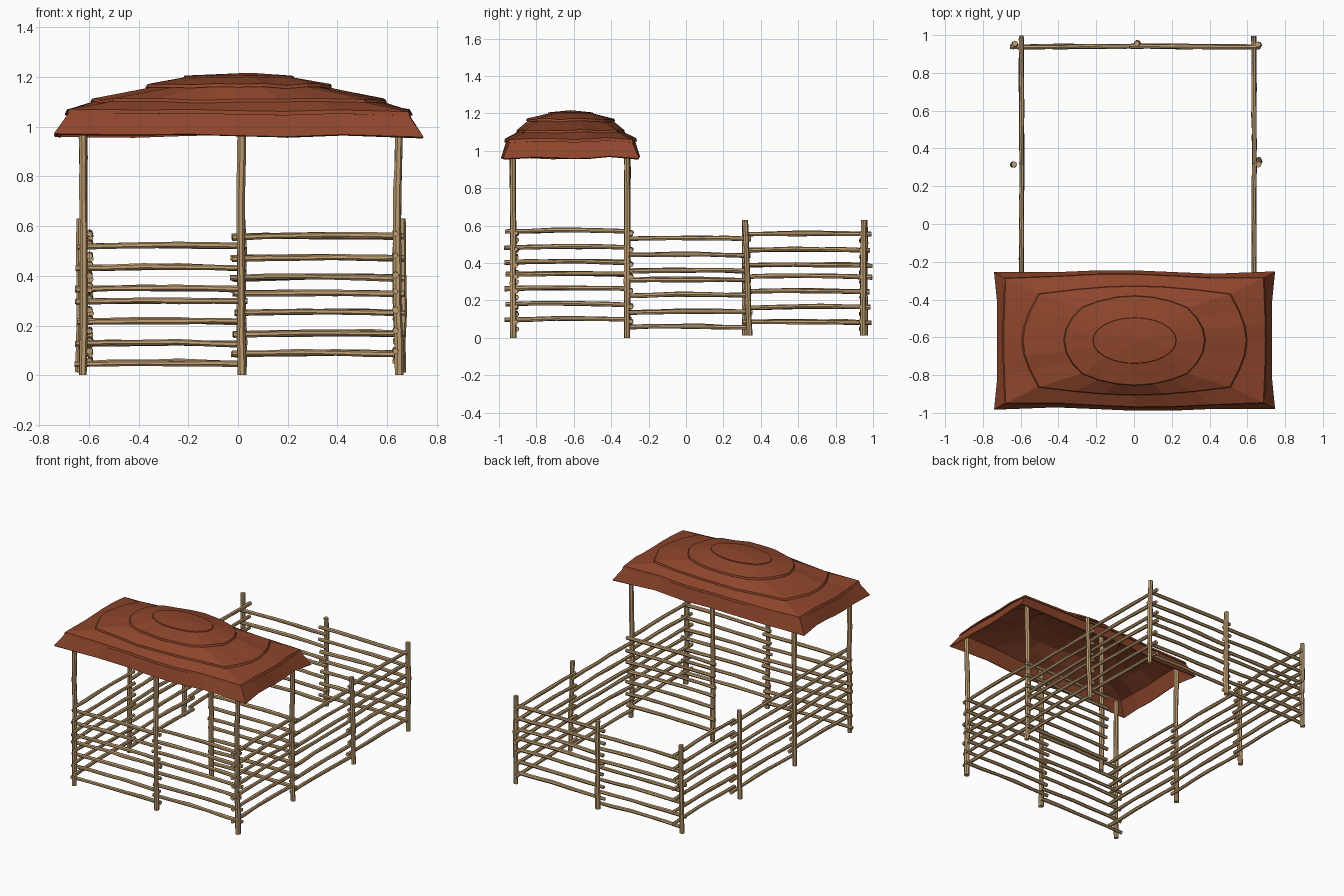
import bpy, bmesh, math, random
from mathutils import Vector

if "Cube" in bpy.data.objects:
    bpy.data.objects.remove(bpy.data.objects["Cube"])

random.seed(4)


def material(name, rgb):
    m = bpy.data.materials.new(name)
    m.diffuse_color = (*rgb, 1)
    m.use_nodes = True
    m.node_tree.nodes["Principled BSDF"].inputs["Base Color"].default_value = m.diffuse_color
    return m


WOOD = material("wood", (0.52, 0.34, 0.165))
ROOF = material("roof_clay", (0.27, 0.06, 0.024))


def finish(name, bm, mat):
    me = bpy.data.meshes.new(name)
    bm.to_mesh(me)
    bm.free()
    me.materials.append(mat)
    ob = bpy.data.objects.new(name, me)
    bpy.context.collection.objects.link(ob)
    return ob


def pole(name, a, b, r, bow, rings=6, sides=7):
    """Rough stick from a to b, bent along bow, with uneven thickness."""
    a, b, bow = Vector(a), Vector(b), Vector(bow)
    d = (b - a).normalized()
    u = d.orthogonal().normalized()
    v = d.cross(u)
    bm = bmesh.new()
    loops = []
    for i in range(rings):
        t = i / (rings - 1)
        c = a.lerp(b, t) + bow * math.sin(math.pi * t)
        if 0 < i < rings - 1:
            c += (u * random.uniform(-1, 1) + v * random.uniform(-1, 1)) * 0.002
        rr = r * random.uniform(0.88, 1.1)
        loops.append([bm.verts.new(c + (u * math.cos(k) + v * math.sin(k)) * rr * random.uniform(0.92, 1.08))
                      for k in (2 * math.pi * j / sides for j in range(sides))])
    for p, q in zip(loops, loops[1:]):
        for j in range(sides):
            k = (j + 1) % sides
            bm.faces.new((p[j], p[k], q[k], q[j]))
    bm.faces.new(loops[0][::-1])
    bm.faces.new(loops[-1])
    return finish(name, bm, WOOD)


# tall roof posts
for y in (-0.925, -0.315):
    for x, bow in ((-0.625, 0.004), (0.015, -0.004), (0.648, -0.009)):
        pole("roof_post", (x, y, 0), (x, y, 1.025), 0.0165, (bow, 0, 0), 8)

# short fence posts: foot and top
for foot, top in (((-0.64, 0.315), (-0.635, 0.315)), ((0.66, 0.34), (0.66, 0.315)),
                  ((-0.635, 0.95), (-0.63, 0.955)), ((0.015, 0.955), (0.015, 0.955)),
                  ((0.66, 0.945), (0.655, 0.95))):
    pole("fence_post", (*foot, 0.012), (*top, 0.63), 0.0168, (0.002, 0, 0))

# rail heights of the two kinds of fence panel
LOW = (0.045, 0.125, 0.215, 0.297, 0.345, 0.43, 0.518)
HIGH = (0.085, 0.165, 0.25, 0.328, 0.39, 0.47, 0.557)


def panel(name, a, b, heights, dz=0.0):
    d = (Vector(b) - Vector(a)).normalized()
    for z in heights:
        p = Vector(a) + d * random.uniform(-0.01, 0.01)
        q = Vector(b) + d * random.uniform(-0.01, 0.008)
        e = random.uniform(-0.003, 0.003)
        pole(name, (*p, z + dz - e), (*q, z + dz + e), 0.0125,
             (0, 0, random.uniform(0.002, 0.008)))


# front and back fences
for label, y in (("front", -0.91), ("back", 0.937)):
    panel(label + "_rail_left", (-0.647, y), (0.032, y + 0.004), LOW)
    panel(label + "_rail_right", (-0.022, y + 0.004), (0.665, y), HIGH)

# side fences, three panels each
for label, x in (("left", -0.597), ("right", 0.634)):
    panel(label + "_rail_front", (x, -0.965), (x, -0.298), HIGH, 0.012)
    panel(label + "_rail_middle", (x, -0.325), (x + 0.003, 0.348), LOW, 0.011)
    panel(label + "_rail_rear", (x + 0.003, 0.312), (x, 0.99), HIGH, -0.003)

# inner partition on the right half, left half stays an open doorway
panel("partition_rail", (-0.022, -0.294), (0.665, -0.294), HIGH)

# layered roof shell: half width, half depth, height, squareness, z jitter
LAYERS = (
    (0.728, 0.362, 0.966, 1.00, 0.008),
    (0.685, 0.335, 1.050, 1.00, 0.006),
    (0.700, 0.345, 1.050, 0.95, 0.006),
    (0.692, 0.341, 1.066, 0.95, 0.006),
    (0.580, 0.282, 1.100, 0.50, 0.005),
    (0.597, 0.290, 1.098, 0.50, 0.005),
    (0.590, 0.287, 1.110, 0.50, 0.005),
    (0.360, 0.230, 1.157, 0.12, 0.004),
    (0.376, 0.238, 1.157, 0.12, 0.004),
    (0.370, 0.235, 1.170, 0.12, 0.004),
    (0.212, 0.117, 1.200, 0.00, 0.001),
    (0.222, 0.122, 1.199, 0.00, 0.001),
    (0.219, 0.120, 1.205, 0.00, 0.001),
)
N = 24
CY = -0.617
wave = [random.uniform(-1, 1) for _ in range(N)]
bm = bmesh.new()
rings = []
for n, (hx, hy, z, sq, jit) in enumerate(LAYERS):
    if n in (4, 7, 10):  # new edge wobble for every layer
        wave = [random.uniform(-1, 1) for _ in range(N)]
    ring = []
    for i in range(N):
        a = 2 * math.pi * i / N
        c, s = math.cos(a), math.sin(a)
        f = sq / max(abs(c), abs(s)) + 1 - sq
        flare = 1.0
        if n == 0 and i % 6 == 3:
            flare = 1.022  # pulled-out corners of the eave
        x, y = c * f * hx * flare, s * f * hy * flare
        if n < 4:
            y += 0.011 * s * math.cos((x - 0.1 * (1 if s < 0 else -1)) * 5)
        ring.append(bm.verts.new((x + 0.003, CY + y, z + jit * wave[i])))
    rings.append(ring)
for p, q in zip(rings, rings[1:]):
    for j in range(N):
        k = (j + 1) % N
        bm.faces.new((p[j], p[k], q[k], q[j]))
peak = bm.verts.new((0.05, CY, 1.217))
for j in range(N):
    bm.faces.new((rings[-1][j], rings[-1][(j + 1) % N], peak))
roof = finish("roof", bm, ROOF)
thick = roof.modifiers.new("thickness", 'SOLIDIFY')
thick.thickness = 0.01
thick.offset = -1
